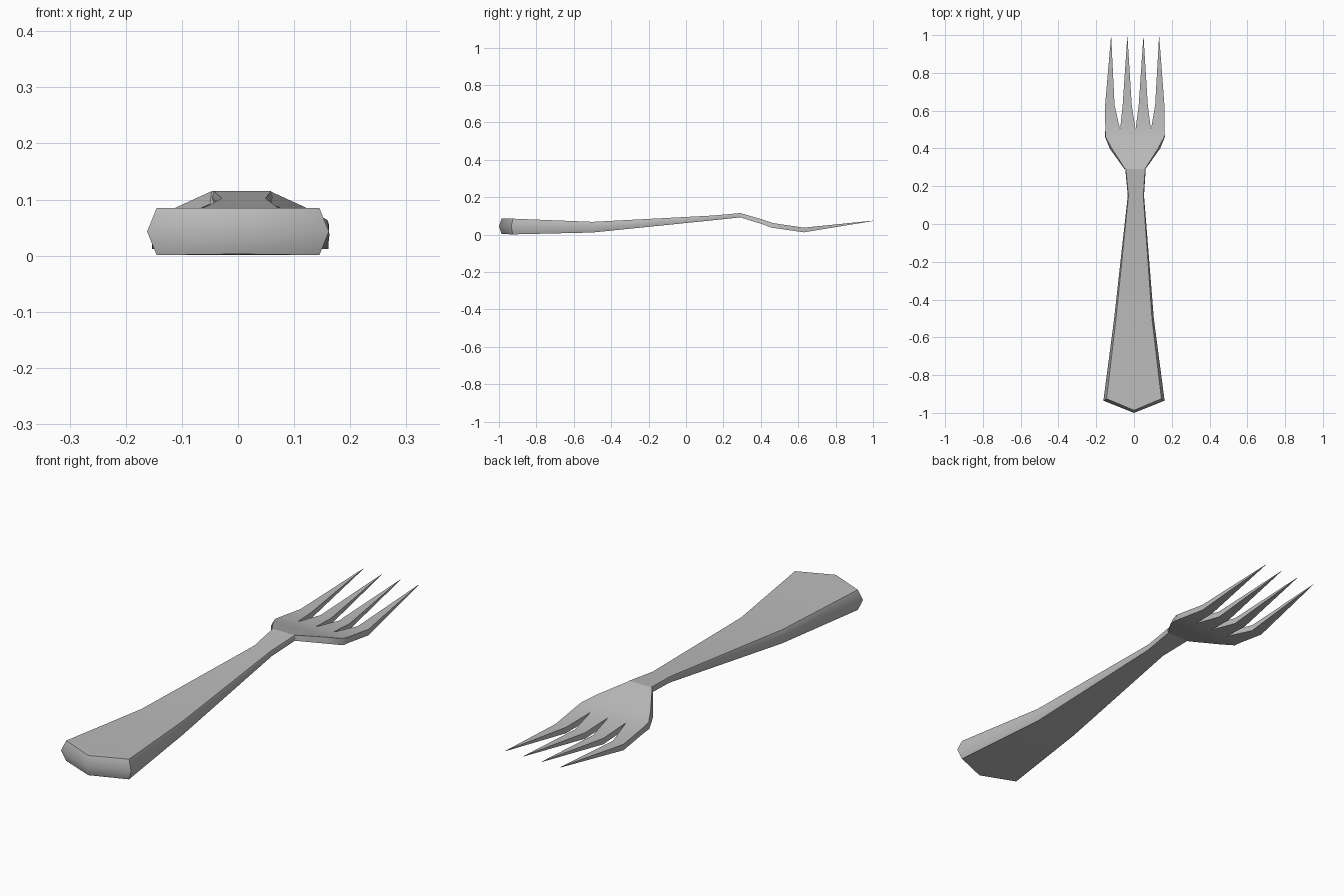
import bpy
import math

cube = bpy.data.objects.get("Cube")
if cube:
    bpy.data.objects.remove(cube, do_unlink=True)

steel = bpy.data.materials.new("brushed steel grey")
steel.use_nodes = True
STEEL = (0.5, 0.5, 0.5, 1.0)
steel.diffuse_color = STEEL
steel.node_tree.nodes["Principled BSDF"].inputs["Base Color"].default_value = STEEL


def make_part(name, verts, faces, angle):
    mesh = bpy.data.meshes.new(name)
    mesh.from_pydata(verts, [], faces)
    mesh.validate()
    mesh.materials.append(steel)
    obj = bpy.data.objects.new(name, mesh)
    bpy.context.collection.objects.link(obj)
    bpy.ops.object.select_all(action='DESELECT')
    obj.select_set(True)
    bpy.context.view_layer.objects.active = obj
    # Consistent outward normals
    bpy.ops.object.mode_set(mode='EDIT')
    bpy.ops.mesh.select_all(action='SELECT')
    bpy.ops.mesh.remove_doubles(threshold=0.0001)
    bpy.ops.mesh.normals_make_consistent(inside=False)
    bpy.ops.object.mode_set(mode='OBJECT')
    bpy.ops.object.shade_smooth_by_angle(angle=math.radians(angle))
    return obj


# Handle: stations from neck to end (y, centre x, half width, top z, bottom z, edge inset)
stations = [
    (0.29, 0.008, 0.054, 0.115, 0.092, 0.003),
    (0.15, 0.010, 0.043, 0.102, 0.077, 0.004),
    (-0.50, 0.0, 0.105, 0.068, 0.011, 0.010),
    (-0.935, 0.0, 0.162, 0.085, 0.001, 0.017),
]


def outline(level):
    """Loop round the handle at the top (1), waist (0) or bottom (-1)."""
    def point(side, y, cx, hw, top, bottom, inset):
        z = (top + bottom) / 2 + level * (top - bottom) / 2
        return (cx + side * (hw - abs(level) * inset), y, z)
    right = [point(1, *s) for s in stations]
    left = [point(-1, *s) for s in stations]
    if level:
        for row in (right, left):
            x, y, z = row[-1]
            row[-1] = (x, y + 0.010, z)
    tip = (0, -1 + 0.014 * abs(level), 0.044 + 0.041 * level)
    return right + [tip] + left[::-1]


levels = [outline(1), outline(0), outline(-1)]
n = len(levels[0])
verts = [p for loop in levels for p in loop]
faces = []
for band in (0, n):
    for i in range(n):
        j = (i + 1) % n
        faces.append((band + i, band + j, band + n + j, band + n + i))
for base in (0, 2 * n):
    for i in range(len(stations) - 1):
        faces.append((base + i, base + i + 1, base + n - 2 - i, base + n - 1 - i))
    mid = n // 2
    faces.append((base + mid - 1, base + mid, base + mid + 1))
make_part("handle", verts, faces, 65)

# Fork head: rows (y, half width, top z, bottom z, extra width underneath)
CENTRE = 0.005
rows = [
    (0.29, 0.052, 0.115, 0.092, 0.003),
    (0.40, 0.122, 0.083, 0.058, 0.012),
    (0.46, 0.155, 0.063, 0.036, 0.003),
    (0.50, 0.157, 0.056, 0.031, 0.0),
]
columns = (-1, -0.5, 0.02, 0.54, 1)
top, bottom, faces = [], [], []


def add_pair(x, y, z_top, z_bottom, flare=0.0):
    top.append((x, y, z_top))
    bottom.append((x + flare, y, z_bottom))
    return len(top) - 1


grid = []
for y, hw, zt, zb, flare in rows:
    grid.append([add_pair(CENTRE + c * hw, y, zt, zb, c * flare) for c in columns])
for a, b in zip(grid, grid[1:]):
    for i in range(4):
        faces.append((a[i], a[i + 1], b[i + 1], b[i]))

# Tines: left shoulder, right shoulder and tip, one per column gap
tines = [(-0.153, -0.103, -0.121), (-0.060, -0.012, -0.035),
         (0.025, 0.073, 0.050), (0.112, 0.161, 0.133)]
for i, (left, right, tip) in enumerate(tines):
    a = add_pair(left, 0.63, 0.037, 0.012)
    b = add_pair(right, 0.63, 0.037, 0.012)
    c = add_pair(tip, 1.0, 0.0745, 0.0725)
    faces.append((grid[-1][i], grid[-1][i + 1], b, a))
    faces.append((a, b, c))

# Close the head with an underside and walls along every open edge
n = len(top)
edges = [(f[k], f[(k + 1) % len(f)]) for f in faces for k in range(len(f))]
walls = [(a, b, b + n, a + n) for a, b in edges if (b, a) not in edges]
under = [tuple(v + n for v in reversed(f)) for f in faces]
make_part("fork_head", top + bottom, faces + under + walls, 25)
